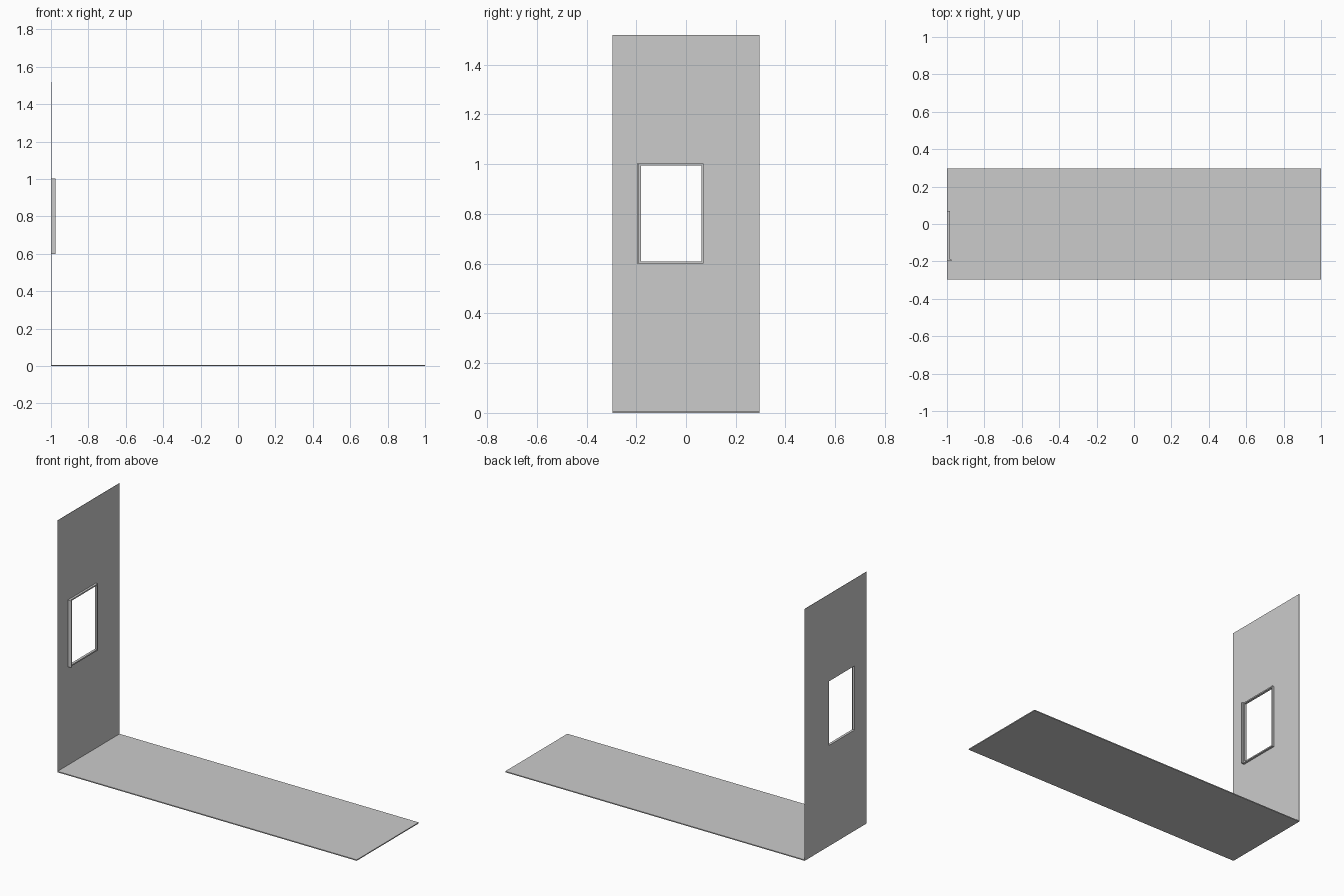
import bpy, bmesh

if "Cube" in bpy.data.objects:
    bpy.data.objects.remove(bpy.data.objects["Cube"])

def box(bm, lo, hi):
    """Add an axis-aligned box between two corners."""
    vs = bmesh.ops.create_cube(bm, size=1)["verts"]
    for v in vs:
        for i in range(3):
            v.co[i] = lo[i] if v.co[i] < 0 else hi[i]

def finish(name, bm):
    me = bpy.data.meshes.new(name)
    bm.to_mesh(me)
    bm.free()
    ob = bpy.data.objects.new(name, me)
    bpy.context.collection.objects.link(ob)
    return ob

W = 0.296                     # half width
FLOOR, WALL, H = 0.006, 0.002, 1.52
Y0, Y1, Z0, Z1 = -0.198, 0.07, 0.6, 1.003   # window opening
T = 0.008                     # frame bar thickness
XB, XF, XS = -1.0, -0.985, -0.975           # wall back, frame front, stop front

# floor slab
bm = bmesh.new()
box(bm, (-1, -W, 0), (1, W, FLOOR))
finish("floor", bm)

# wall sheet: 3x3 grid without the centre cell, thickened
bm = bmesh.new()
ys, zs = (-W, Y0, Y1, W), (0, Z0, Z1, H)
g = [[bm.verts.new((XB, y, z)) for z in zs] for y in ys]
for i in range(3):
    for j in range(3):
        if (i, j) != (1, 1):
            bm.faces.new((g[i][j], g[i + 1][j], g[i + 1][j + 1], g[i][j + 1]))
wall = finish("wall", bm)
m = wall.modifiers.new("thickness", "SOLIDIFY")
m.thickness, m.offset = WALL, -1
# thickness must grow towards +x from the outer face
if wall.data.polygons[0].normal.x > 0:
    m.offset = 1

# window frame: three slim bars and a doubled side bar
bm = bmesh.new()
side = Y0 + 0.009             # deep strip on the -y side
box(bm, (XB, Y0, Z0), (XS, side, Z1))
box(bm, (XB, side, Z0), (XF, side + T, Z1))
box(bm, (XB, Y1 - T, Z0), (XF, Y1, Z1))
for z in (Z0, Z1 - T):
    box(bm, (XB, side + T, z), (XF, Y1 - T, z + T))
finish("window_frame", bm)
